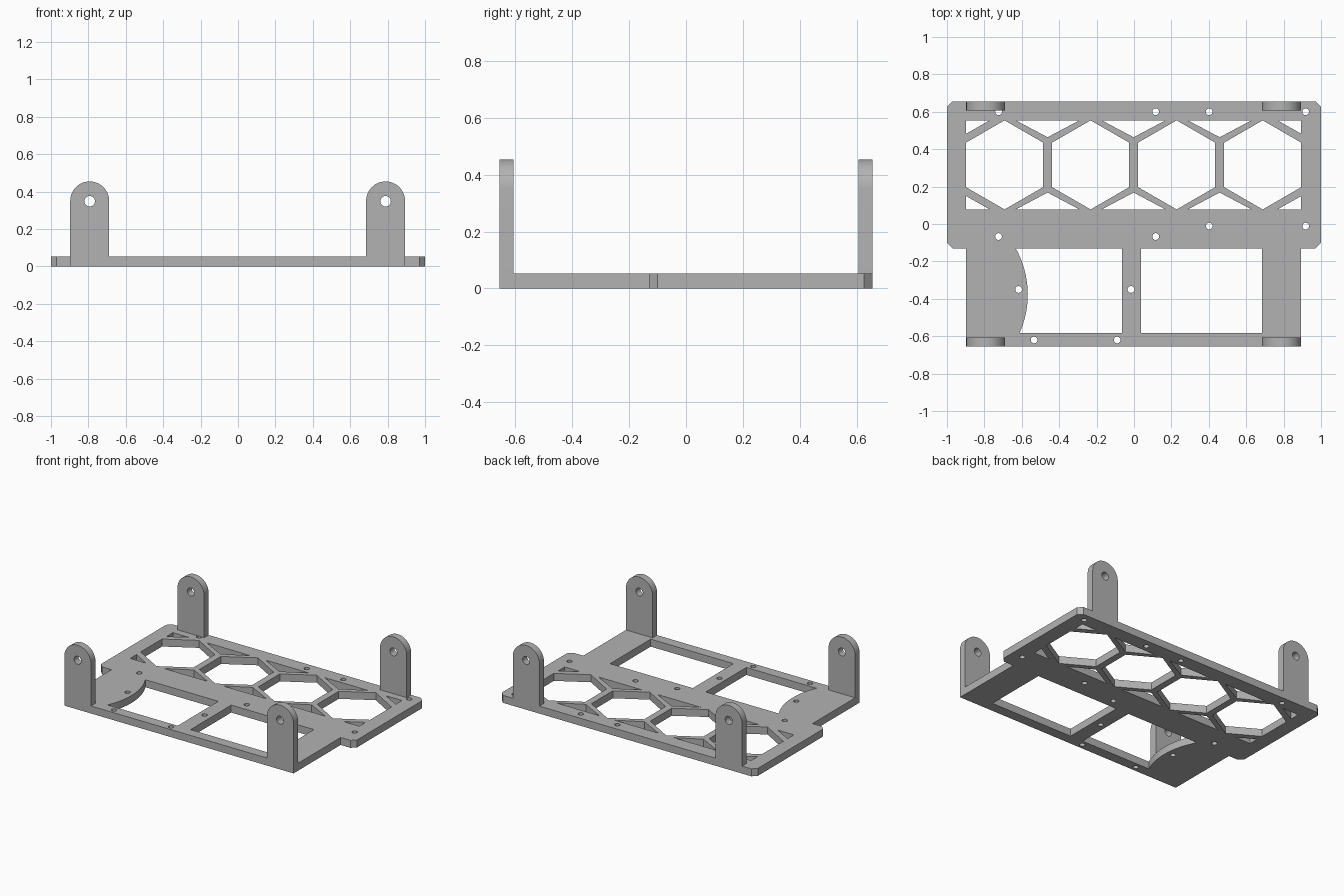
import bpy, bmesh
from math import radians, sin, cos, pi
from mathutils import Matrix

cube = bpy.data.objects.get("Cube")
if cube:
    bpy.data.objects.remove(cube, do_unlink=True)

grey = bpy.data.materials.new("plain grey")
grey.use_nodes = True
grey.diffuse_color = (0.45, 0.45, 0.45, 1)
grey.node_tree.nodes["Principled BSDF"].inputs["Base Color"].default_value = (0.45, 0.45, 0.45, 1)


def arc(cx, cy, r, start, end, n):
    """Points along an arc, angles in degrees."""
    steps = [radians(start + (end - start) * i / n) for i in range(n + 1)]
    return [(cx + r * cos(a), cy + r * sin(a)) for a in steps]


def circle(cx, cy, r, n=24):
    return arc(cx, cy, r, 0, 360, n)[:-1]


def rect(x0, x1, y0, y1):
    return [(x0, y0), (x1, y0), (x1, y1), (x0, y1)]


def cut_sheet(name, loops, depth, matrix):
    """Extruded sheet from an outline followed by its openings."""
    curve = bpy.data.curves.new(name + "_profile", "CURVE")
    curve.dimensions = "2D"
    curve.fill_mode = "BOTH"
    curve.extrude = depth / 2
    for loop in loops:
        spline = curve.splines.new("POLY")
        spline.points.add(len(loop) - 1)
        for point, (x, y) in zip(spline.points, loop):
            point.co = (x, y, 0, 1)
        spline.use_cyclic_u = True
    helper = bpy.data.objects.new(name + "_profile", curve)
    bpy.context.collection.objects.link(helper)
    bpy.context.view_layer.update()
    mesh = bpy.data.meshes.new_from_object(
        helper.evaluated_get(bpy.context.evaluated_depsgraph_get()))
    bpy.data.objects.remove(helper, do_unlink=True)
    bm = bmesh.new()
    bm.from_mesh(mesh)
    bmesh.ops.remove_doubles(bm, verts=bm.verts, dist=0.0002)
    bmesh.ops.transform(bm, matrix=matrix, verts=bm.verts)
    bmesh.ops.recalc_face_normals(bm, faces=bm.faces)
    bm.to_mesh(mesh)
    bm.free()
    mesh.name = name
    mesh.materials.clear()
    mesh.materials.append(grey)
    obj = bpy.data.objects.new(name, mesh)
    bpy.context.collection.objects.link(obj)
    bpy.ops.object.select_all(action="DESELECT")
    obj.select_set(True)
    bpy.context.view_layer.objects.active = obj
    bpy.ops.object.shade_smooth_by_angle(angle=radians(30))
    return obj


THICK, EDGE, SHOULDER, CH = 0.053, 0.656, -0.13, 0.03
LEFT, RIGHT = -0.897, 0.893

# Base plate outline: wide chamfered rear, narrower front
outline = [(LEFT, -EDGE), (RIGHT, -EDGE), (RIGHT, SHOULDER),
           (1 - CH, SHOULDER), (1, SHOULDER + CH), (1, EDGE - CH), (1 - CH, EDGE),
           (CH - 1, EDGE), (-1, EDGE - CH), (-1, SHOULDER + CH),
           (CH - 1, SHOULDER), (LEFT, SHOULDER)]
loops = [outline]

# Row of hexagons with triangular openings between them
HEX_Y, HEX_R, PITCH, FIRST = 0.316, 0.238, 0.46, -0.692
for i in range(4):
    cx = FIRST + i * PITCH
    loops.append([(cx + HEX_R * cos(pi / 6 + k * pi / 3),
                   HEX_Y + HEX_R * sin(pi / 6 + k * pi / 3)) for k in range(6)])
for side in (-1, 1):
    base = HEX_Y + side * HEX_R
    for i in range(3):
        cx = FIRST + (i + 0.5) * PITCH
        loops.append([(cx - 0.17, base), (cx + 0.17, base), (cx, base - side * 0.09)])
    for x, inward in ((LEFT, 1), (RIGHT, -1)):
        loops.append([(x, base), (x + inward * 0.125, base), (x, base - side * 0.071)])

# Front windows, the first with a bulged side
loops.append([(-0.063, SHOULDER), (-0.063, -0.583)] + arc(-1.073, -0.377, 0.505, -24, 29.2, 24))
loops.append(rect(0.038, 0.684, -0.583, SHOULDER))

# Screw holes
holes = [(-0.724, 0.6), (0.116, 0.6), (0.402, 0.6), (0.918, 0.6),
         (-0.724, -0.067), (0.116, -0.067), (0.402, -0.011), (0.918, -0.011),
         (-0.617, -0.35), (-0.016, -0.35), (-0.534, -0.62), (-0.09, -0.62)]
loops += [circle(x, y, 0.018) for x, y in holes]
cut_sheet("base_plate", loops, THICK, Matrix.Translation((0, 0, THICK / 2)))

# Four upright mounting ears with round tops
EAR_R, EAR_Z, EAR_T = 0.104, 0.35, 0.05
for end, y in (("front", -EDGE + EAR_T / 2), ("back", EDGE - EAR_T / 2)):
    for side, x in (("right", LEFT + EAR_R), ("left", RIGHT - EAR_R)):
        ear = [(-EAR_R, THICK), (EAR_R, THICK)] + arc(0, EAR_Z, EAR_R, 0, 180, 32)
        cut_sheet(f"{end}_{side}_ear", [ear, circle(0, EAR_Z - 0.002, 0.028)], EAR_T,
                  Matrix.Translation((x, y, 0)) @ Matrix.Rotation(pi / 2, 4, "X"))
